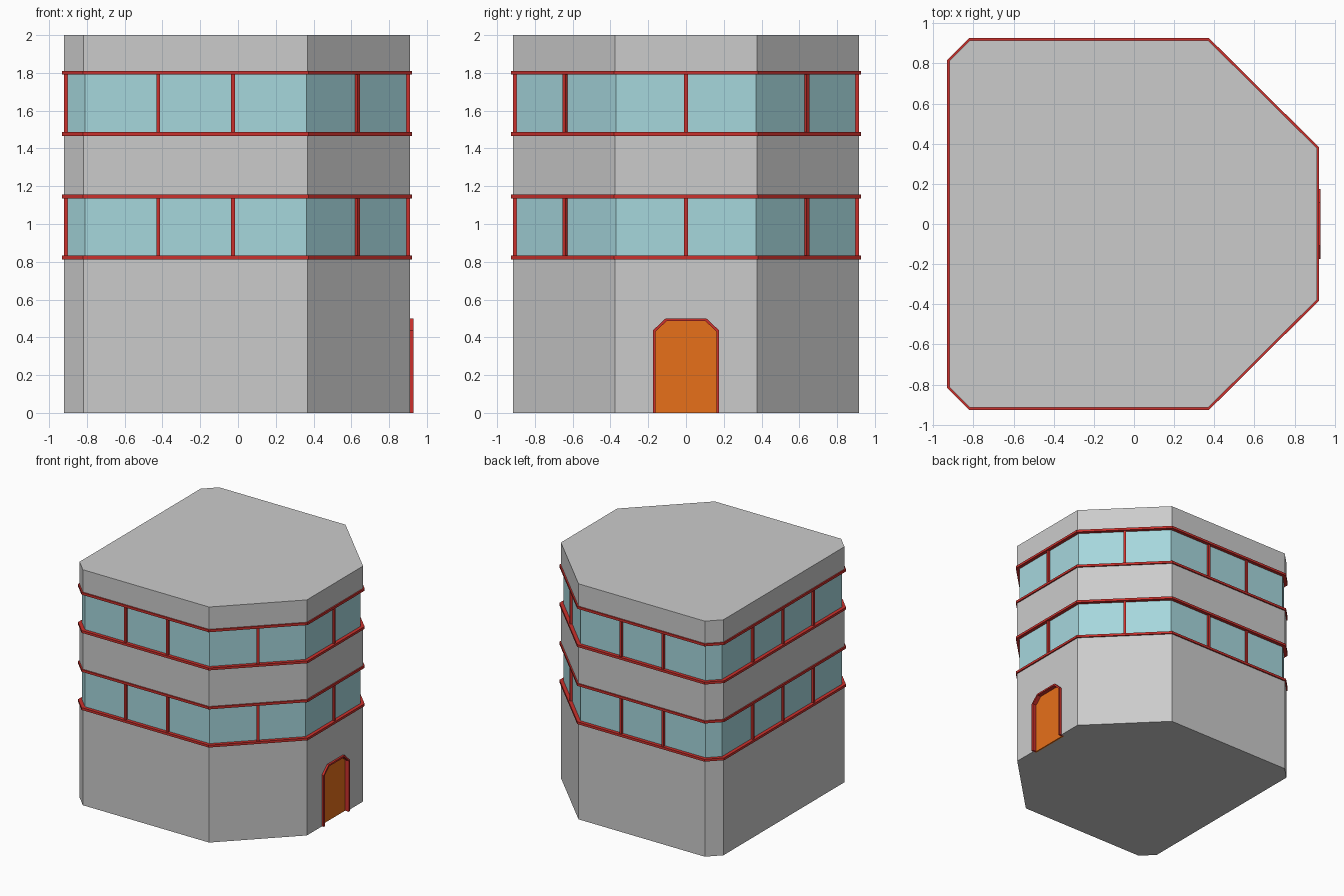
import bpy, bmesh
from mathutils import Vector

if "Cube" in bpy.data.objects:
    bpy.data.objects.remove(bpy.data.objects["Cube"])

# Footprint, counter-clockwise from the front-left corner
half = [(-0.817, -0.915), (0.369, -0.915), (0.911, -0.377)]
FOOT = half + [(x, -y) for x, y in reversed(half)] + [(-0.92, 0.812), (-0.92, -0.812)]
RECESS = 0.018


def material(name, rgb):
    m = bpy.data.materials.new(name)
    m.diffuse_color = (*rgb, 1)
    m.use_nodes = True
    m.node_tree.nodes["Principled BSDF"].inputs["Base Color"].default_value = m.diffuse_color
    return m


RED = material("red_trim", (0.60, 0.03, 0.025))
GLASS = material("blue_glass", (0.38, 0.68, 0.72))
ORANGE = material("orange_door", (0.80, 0.16, 0.01))


def offset(pts, d):
    """Move every side of a counter-clockwise outline outwards by d."""
    out, n = [], len(pts)
    for i in range(n):
        p = Vector(pts[i])
        a = (p - Vector(pts[i - 1])).normalized()
        b = (Vector(pts[(i + 1) % n]) - p).normalized()
        na, nb = Vector((a.y, -a.x)), Vector((b.y, -b.x))
        out.append(tuple(p + (na + nb) * d / (1 + na.dot(nb))))
    return out


def finish(name, bm, mat=None):
    bmesh.ops.recalc_face_normals(bm, faces=bm.faces)
    me = bpy.data.meshes.new(name)
    bm.to_mesh(me)
    bm.free()
    ob = bpy.data.objects.new(name, me)
    bpy.context.collection.objects.link(ob)
    if mat:
        me.materials.append(mat)
    return ob


def upright(p, h):
    return (p[0], p[1], h)


def facing_right(p, h):
    return (h, p[0], p[1])


def prism(name, pts, lo, hi, mat=None, place=upright):
    bm = bmesh.new()
    a, b = ([bm.verts.new(place(p, h)) for p in pts] for h in (lo, hi))
    bm.faces.new(a)
    bm.faces.new(b)
    for i in range(len(pts)):
        bm.faces.new((a[i - 1], a[i], b[i], b[i - 1]))
    return finish(name, bm, mat)


def band(name, outer, inner, lo, hi, mat, place=upright, closed=True):
    """Extruded strip between two matching outlines."""
    bm = bmesh.new()
    rings = [[bm.verts.new(place(p, h)) for p in pts]
             for pts, h in ((outer, lo), (outer, hi), (inner, hi), (inner, lo))]
    for i in range(0 if closed else 1, len(outer)):
        for k in range(4):
            r, s = rings[k], rings[(k + 1) % 4]
            bm.faces.new((r[i - 1], r[i], s[i], s[i - 1]))
    if not closed:
        for e in (0, -1):
            bm.faces.new([r[e] for r in rings])
    return finish(name, bm, mat)


# Wall storeys
LEVELS = [(0.822, 1.146), (1.477, 1.801)]
base = prism("wall_base", FOOT, 0, LEVELS[0][0])
prism("wall_middle", FOOT, LEVELS[0][1], LEVELS[1][0])
prism("wall_top", FOOT, LEVELS[1][1], 2.0)

# Window bands: glass, sill and lintel trims, vertical mullions
PANES = [3, 2, 2, 2, 3, 1, 4, 1]
for n, (lo, hi) in enumerate(LEVELS, 1):
    prism(f"window_glass_{n}", offset(FOOT, -RECESS), lo, hi, GLASS)
    for part, z in (("sill", lo), ("lintel", hi)):
        band(f"window_{part}_{n}", offset(FOOT, 0.011), offset(FOOT, -RECESS - 0.005),
             z - 0.01, z + 0.01, RED)
    for side, count in enumerate(PANES):
        a, b = Vector(FOOT[side]), Vector(FOOT[(side + 1) % 8])
        u = (b - a).normalized()
        inward = Vector((-u.y, u.x)) * (RECESS + 0.005)
        for k in range(1, count):
            c = a.lerp(b, k / count)
            w = u * 0.01
            prism(f"mullion_{n}_{side}_{k}", [c - w, c + w, c + w + inward, c - w + inward],
                  lo, hi, RED)

# Doorway: recessed panel with a chamfered frame on the right wall
side = [(0.175, 0), (0.175, 0.437), (0.108, 0.5)]
frame_out = side + [(-y, z) for y, z in reversed(side)]
frame_in = [(y, max(z, 0)) for y, z in offset(frame_out, -0.014)]
frame_in[0], frame_in[-1] = (0.161, 0), (-0.161, 0)
pocket = [(y, z if z > 0 else -0.1) for y, z in frame_out]
cutter = prism("door_cutter", pocket, 0.88, 1.0, None, facing_right)
cutter.hide_render = True
cutter.hide_viewport = True
cut = base.modifiers.new("doorway", "BOOLEAN")
cut.object = cutter
cut.operation = "DIFFERENCE"
cut.solver = "EXACT"
prism("door", frame_out, 0.88, 0.893, ORANGE, facing_right)
band("door_frame", frame_out, frame_in, 0.885, 0.928, RED, facing_right, closed=False)
